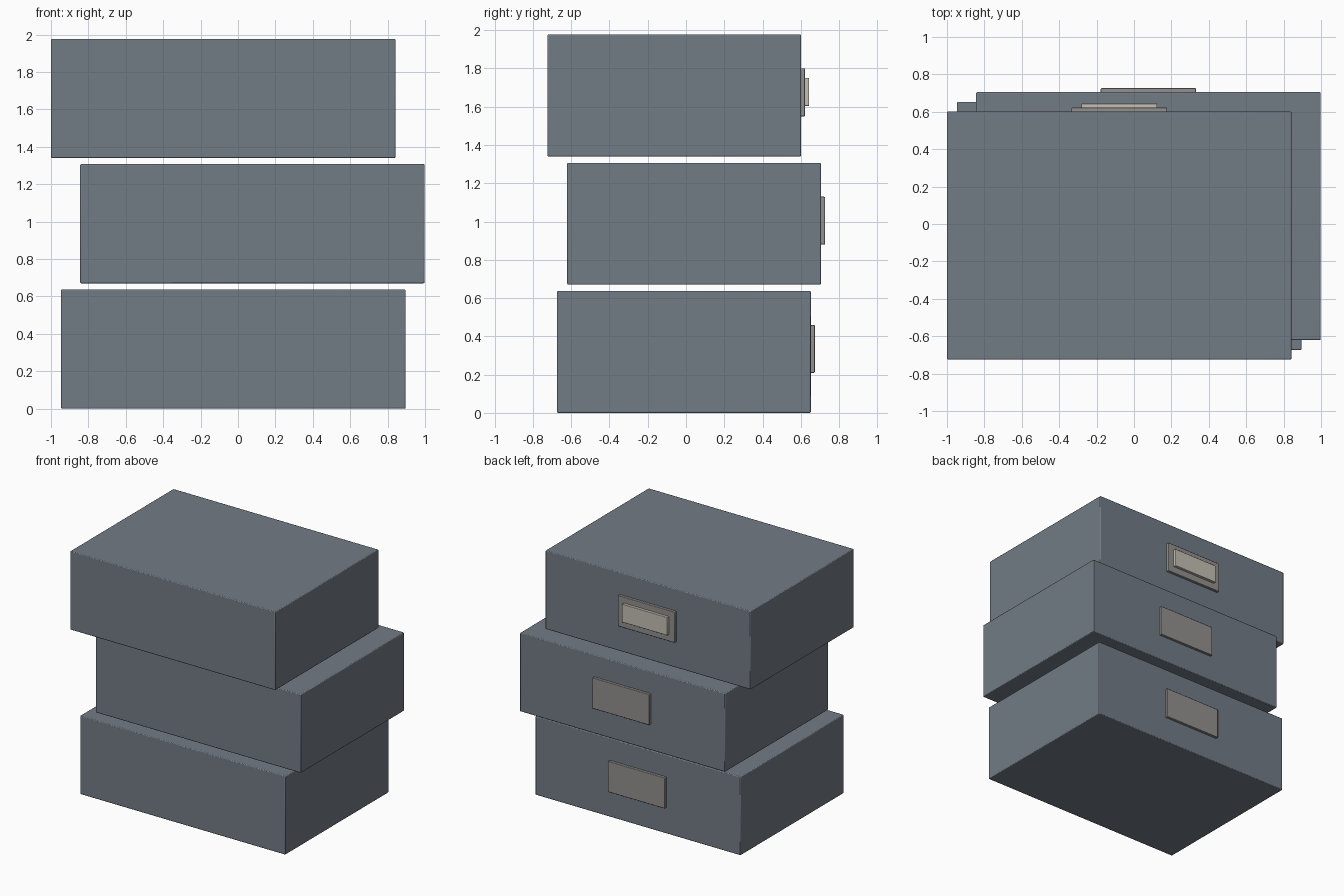
import bpy

if "Cube" in bpy.data.objects:
    bpy.data.objects.remove(bpy.data.objects["Cube"])

def material(name, rgb):
    m = bpy.data.materials.new(name)
    m.diffuse_color = (*rgb, 1)
    m.use_nodes = True
    m.node_tree.nodes["Principled BSDF"].inputs["Base Color"].default_value = m.diffuse_color
    return m

BOX = material("slate_card", (0.17, 0.20, 0.235))
FRAME = material("label_metal", (0.29, 0.285, 0.275))
PAPER = material("label_paper", (0.56, 0.53, 0.46))

def block(name, centre, size, mat, bevel):
    bpy.ops.mesh.primitive_cube_add(size=1, location=centre)
    ob = bpy.context.object
    ob.name = name
    ob.scale = size
    bpy.ops.object.transform_apply(location=False, rotation=False, scale=True)
    ob.data.materials.append(mat)
    mod = ob.modifiers.new("soft_edges", 'BEVEL')
    mod.width = bevel
    mod.segments = 2
    bpy.ops.object.shade_smooth_by_angle()
    return ob

W, D, H, PITCH = 1.842, 1.326, 0.637, 0.67

# Stack of three shifted boxes, each with a label plate on the back
for i, (level, x, y) in enumerate([("bottom", -0.025, -0.011),
                                   ("middle", 0.079 - 0.002, 0.042),
                                   ("top", -0.079, -0.062)]):
    z = i * PITCH + H / 2
    back = y + D / 2
    block(level + "_box", (x, y, z), (W, D, H), BOX, 0.006)
    zl = z + 0.016
    block(level + "_label_frame", (x, back + 0.006, zl), (0.51, 0.03, 0.25), FRAME, 0.004)
    # Only the top box carries a paper card
    if level == "top":
        block("top_label_card", (x, back + 0.03, zl + 0.003), (0.405, 0.026, 0.147), PAPER, 0.003)
